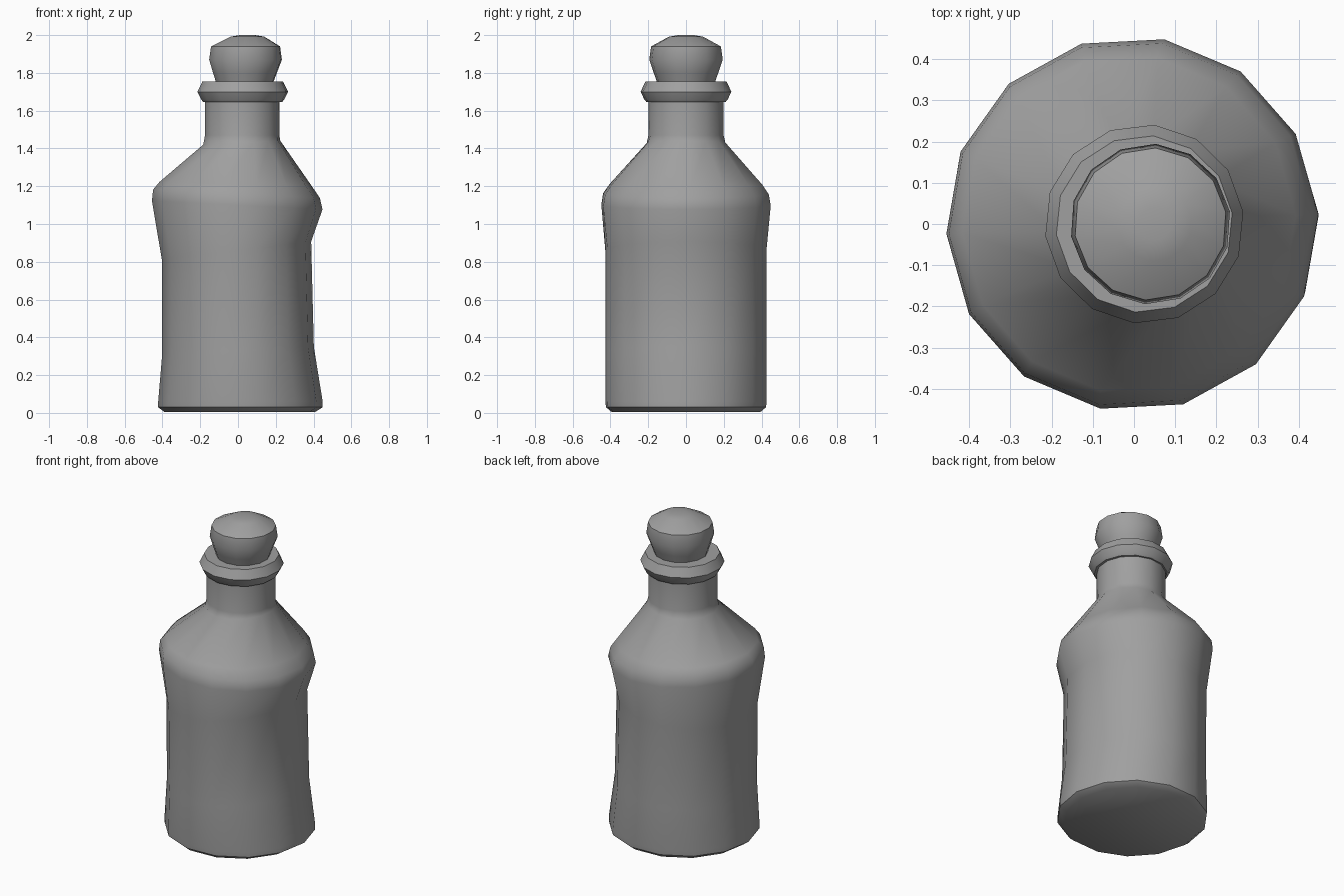
import bpy, bmesh, math

cube = bpy.data.objects.get("Cube")
if cube:
    bpy.data.objects.remove(cube)

grey = bpy.data.materials.new("plain grey")
grey.use_nodes = True
colour = (0.35, 0.35, 0.35, 1)
grey.diffuse_color = colour
grey.node_tree.nodes["Principled BSDF"].inputs["Base Color"].default_value = colour

SIDES = 14


def loft(name, rings, sharp):
    """Skin rings of (z, centre x, x radius, y radius, z slope along x, turn in degrees)."""
    bm = bmesh.new()
    loops = []
    for z, cx, rx, ry, slope, turn in rings:
        loop = []
        for i in range(SIDES):
            a = math.tau * i / SIDES + math.radians(turn)
            x = rx * math.cos(a)
            loop.append(bm.verts.new((cx + x, ry * math.sin(a), z + slope * x)))
        loops.append(loop)
    for low, high in zip(loops, loops[1:]):
        for i in range(SIDES):
            j = (i + 1) % SIDES
            bm.faces.new((low[i], low[j], high[j], high[i]))
    bm.faces.new(loops[0][::-1])
    bm.faces.new(loops[-1])
    bmesh.ops.recalc_face_normals(bm, faces=bm.faces)
    mesh = bpy.data.meshes.new(name)
    bm.to_mesh(mesh)
    bm.free()
    mesh.materials.append(grey)
    obj = bpy.data.objects.new(name, mesh)
    bpy.context.collection.objects.link(obj)
    bpy.ops.object.select_all(action="DESELECT")
    obj.select_set(True)
    bpy.context.view_layer.objects.active = obj
    bpy.ops.object.shade_smooth_by_angle(angle=math.radians(sharp))


# Bottle: pinched body, sloping shoulders and straight neck
loft("bottle", [
    (0.005, 0.01, 0.40, 0.40, 0, 3),
    (0.03, 0.013, 0.436, 0.43, 0, 3),
    (0.06, 0.013, 0.436, 0.433, 0, 3),
    (0.33, 0.0, 0.402, 0.433, 0.05, 3),
    (0.86, -0.008, 0.396, 0.433, 0.12, 3),
    (1.10, -0.004, 0.452, 0.455, -0.05, 3),
    (1.16, -0.008, 0.442, 0.445, -0.05, 3),
    (1.21, -0.012, 0.405, 0.41, -0.03, 3),
    (1.43, 0.02, 0.205, 0.21, 0.05, 5),
    (1.47, 0.022, 0.198, 0.2, 0, 7),
    (1.66, 0.022, 0.198, 0.2, 0, 7),
], 42)

# Collar around the mouth
loft("collar", [
    (1.645, 0.025, 0.21, 0.21, 0, 7),
    (1.66, 0.025, 0.222, 0.222, 0, 7),
    (1.70, 0.025, 0.242, 0.242, 0, 7),
    (1.755, 0.025, 0.215, 0.215, 0, 7),
], 42)

# Stopper with a domed top
loft("stopper", [
    (1.74, 0.035, 0.15, 0.15, 0, 9),
    (1.80, 0.037, 0.171, 0.171, 0, 9),
    (1.87, 0.04, 0.195, 0.195, 0, 9),
    (1.94, 0.04, 0.185, 0.185, 0, 9),
    (1.992, 0.05, 0.09, 0.09, 0, 9),
    (2.0, 0.05, 0.04, 0.04, 0, 9),
], 42)
